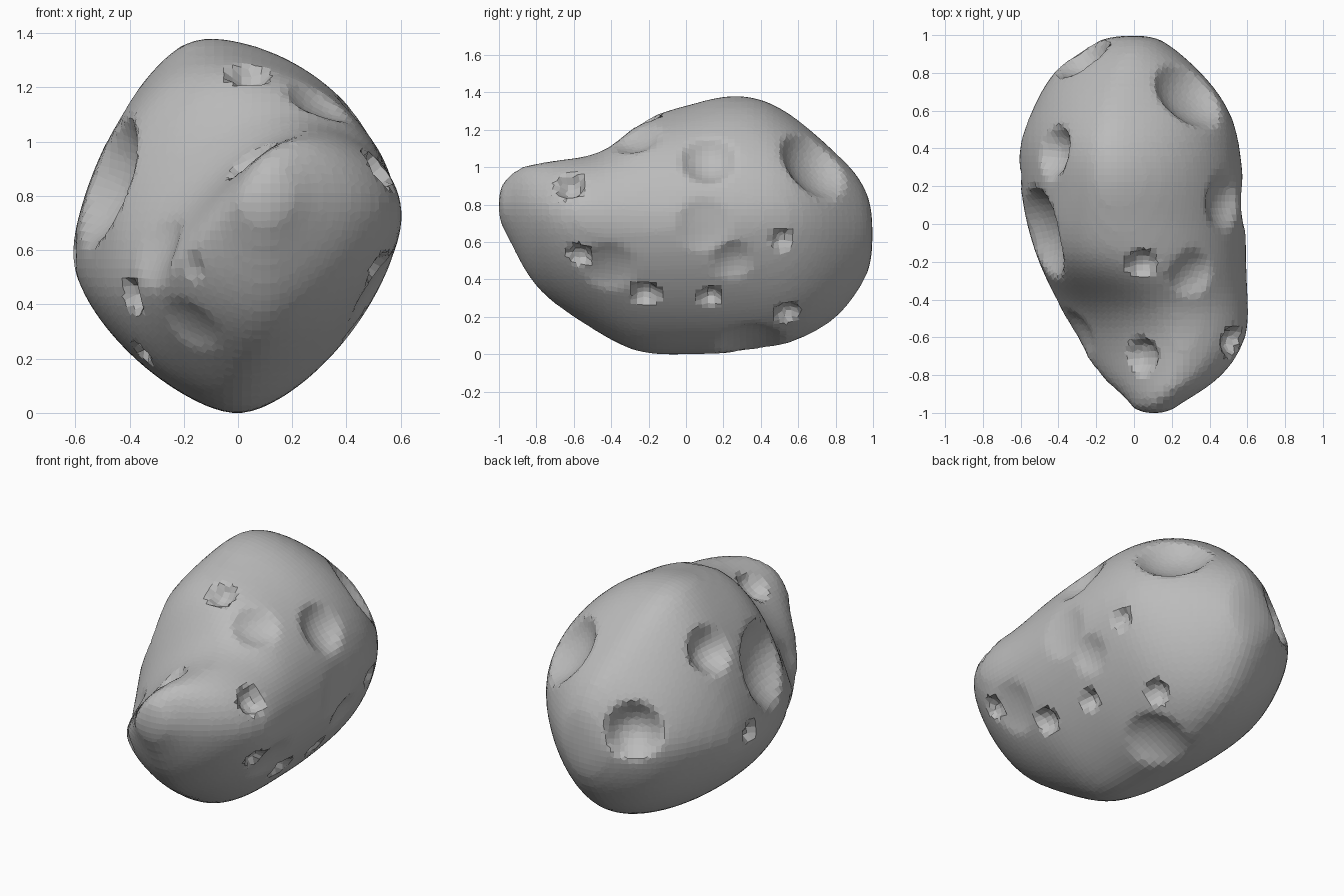
import bpy, bmesh, math
from mathutils import Vector
from mathutils.bvhtree import BVHTree

cube = bpy.data.objects.get("Cube")
if cube:
    bpy.data.objects.remove(cube, do_unlink=True)

# Rock material
rock = bpy.data.materials.new("rock_grey")
rock.use_nodes = True
GREY = (0.5, 0.5, 0.5, 1)
rock.diffuse_color = GREY
bsdf = rock.node_tree.nodes["Principled BSDF"]
bsdf.inputs["Base Color"].default_value = GREY
bsdf.inputs["Roughness"].default_value = 0.9

# Cross-sections along the body: y, then x and z of the left-hand, right-hand, top and
# bottom points, then the fullness of the upper left-hand shoulder
SECTIONS = [
    (-1.01, .02, .8, .18, .8, .1, .9, .1, .72, 1.5),
    (-.95, -.03, .75, .25, .8, .12, .97, .1, .63, 1.5),
    (-.9, -.07, .7, .34, .8, .17, 1.01, .1, .52, 1.5),
    (-.8, -.2, .58, .49, .78, .24, 1.04, .1, .34, 1.4),
    (-.6, -.32, .5, .62, .74, .27, 1.06, .06, .2, 1.4),
    (-.41, -.41, .5, .61, .72, .18, 1.09, 0, .08, 1.6),
    (-.24, -.5, .52, .6, .7, 0, 1.29, 0, -.01, 2.3),
    (0, -.58, .55, .6, .72, -.09, 1.34, 0, 0, 1.9),
    (.2, -.61, .57, .59, .72, -.14, 1.41, .01, 0, 1.5),
    (.4, -.63, .59, .57, .75, -.15, 1.4, .02, .02, 1.5),
    (.6, -.55, .65, .53, .75, -.12, 1.28, .02, .07, 1.5),
    (.8, -.45, .65, .37, .7, -.06, 1.09, 0, .18, 1.5),
    (.9, -.32, .65, .25, .68, -.03, 1, 0, .31, 1.5),
    (1.01, -.14, .64, .12, .64, 0, .83, 0, .48, 1.5),
]

# Wide bowls: x, y, z, radius, depth
CRATERS = [
    (.3, .69, 1.03, .21, .1),
    (.46, .12, 1.04, .15, .07),
    (-.27, .88, .76, .16, .12),
    (-.4, .38, 1.08, .14, .1),
    (-.5, -.05, .87, .25, .14),
    (.15, .35, .03, .18, .06),
    (-.28, -.57, .6, .14, .03),
    (.28, -.25, 1.12, .13, .05),
    (.55, .25, .5, .11, .03),
    (.58, .1, .7, .15, .03),
    (.55, -.42, .45, .15, .03),
    (-.2, -.65, .3, .12, .02),
]

# Small steep pits: x, y, z, radius, depth
PITS = [
    (.49, -.61, .89, .08, .07),
    (.53, -.57, .53, .065, .05),
    (.44, -.22, .33, .075, .06),
    (.43, .13, .31, .06, .05),
    (.37, .57, .16, .07, .05),
    (.53, .52, .62, .06, .04),
    (.04, -.2, 1.24, .08, .06),
    (.04, -.7, .95, .1, .06),
    (-.37, -.4, .45, .065, .06),
    (-.37, -.2, .22, .05, .04),
    (-.58, .25, .6, .06, .05),
    (-.15, -.78, .55, .05, .015),
]


def section_point(sec, a):
    """Point on a lopsided superellipse through the four extreme points."""
    y, xl, zl, xr, zr, xt, zt, xb, zb, shoulder = sec
    c, s = math.cos(a), math.sin(a)
    sx, sz = (xr, zr) if c > 0 else (xl, zl)
    ex, ez = (xt, zt) if s > 0 else (xb, zb)
    if s > 0:
        power = 1.9 if c > 0 else shoulder
    else:
        power = 1.7 if y > .5 else 1.55
    u, v = abs(c) ** (2 / power), abs(s) ** (2 / power)
    return Vector((ex + (sx - ex) * u, y, sz + (ez - sz) * v))


def bake(obj):
    """Apply the modifier stack."""
    deps = bpy.context.evaluated_depsgraph_get()
    mesh = bpy.data.meshes.new_from_object(obj.evaluated_get(deps))
    obj.modifiers.clear()
    obj.data = mesh


# Lofted body
bm = bmesh.new()
SIDES = 28
rings = [[bm.verts.new(section_point(s, math.tau * (i + .5) / SIDES)) for i in range(SIDES)]
         for s in SECTIONS]
for a, b in zip(rings, rings[1:]):
    for i in range(SIDES):
        j = (i + 1) % SIDES
        bm.faces.new((a[i], a[j], b[j], b[i]))
bm.faces.new(rings[0])
bm.faces.new(rings[-1])
bmesh.ops.recalc_face_normals(bm, faces=bm.faces)
mesh = bpy.data.meshes.new("asteroid_body")
bm.to_mesh(mesh)
bm.free()
body = bpy.data.objects.new("asteroid_body", mesh)
bpy.context.collection.objects.link(body)

# Round off the loft, then turn it into an even quad grid
sub = body.modifiers.new("round", "SUBSURF")
sub.levels = 2
smooth = body.modifiers.new("soften", "SMOOTH")
smooth.iterations = 6
grid = body.modifiers.new("grid", "REMESH")
grid.mode = "SMOOTH"
grid.octree_depth = 6
grid.scale = 0.9
relax = body.modifiers.new("relax", "SMOOTH")
relax.iterations = 2
bake(body)

bm = bmesh.new()
bm.from_mesh(body.data)


def dig(holes, sharpness):
    """Push the surface inwards around each hole."""
    tree = BVHTree.FromBMesh(bm)
    for x, y, z, radius, depth in holes:
        centre, normal, _, _ = tree.find_nearest(Vector((x, y, z)))
        for v in bm.verts:
            t = (v.co - centre).length / radius
            if t < 1:
                v.co -= normal * depth * (1 - t ** sharpness)


# Craters, softened, then the crisp pits
dig(CRATERS, 2.2)
bmesh.ops.smooth_vert(bm, verts=bm.verts, factor=0.5,
                      use_axis_x=True, use_axis_y=True, use_axis_z=True)
dig(PITS, 3)

# Rest on the ground
bmesh.ops.translate(bm, verts=bm.verts, vec=(0, 0, -min(v.co.z for v in bm.verts)))
for f in bm.faces:
    f.smooth = False
bm.to_mesh(body.data)
bm.free()
body.data.materials.clear()
body.data.materials.append(rock)
